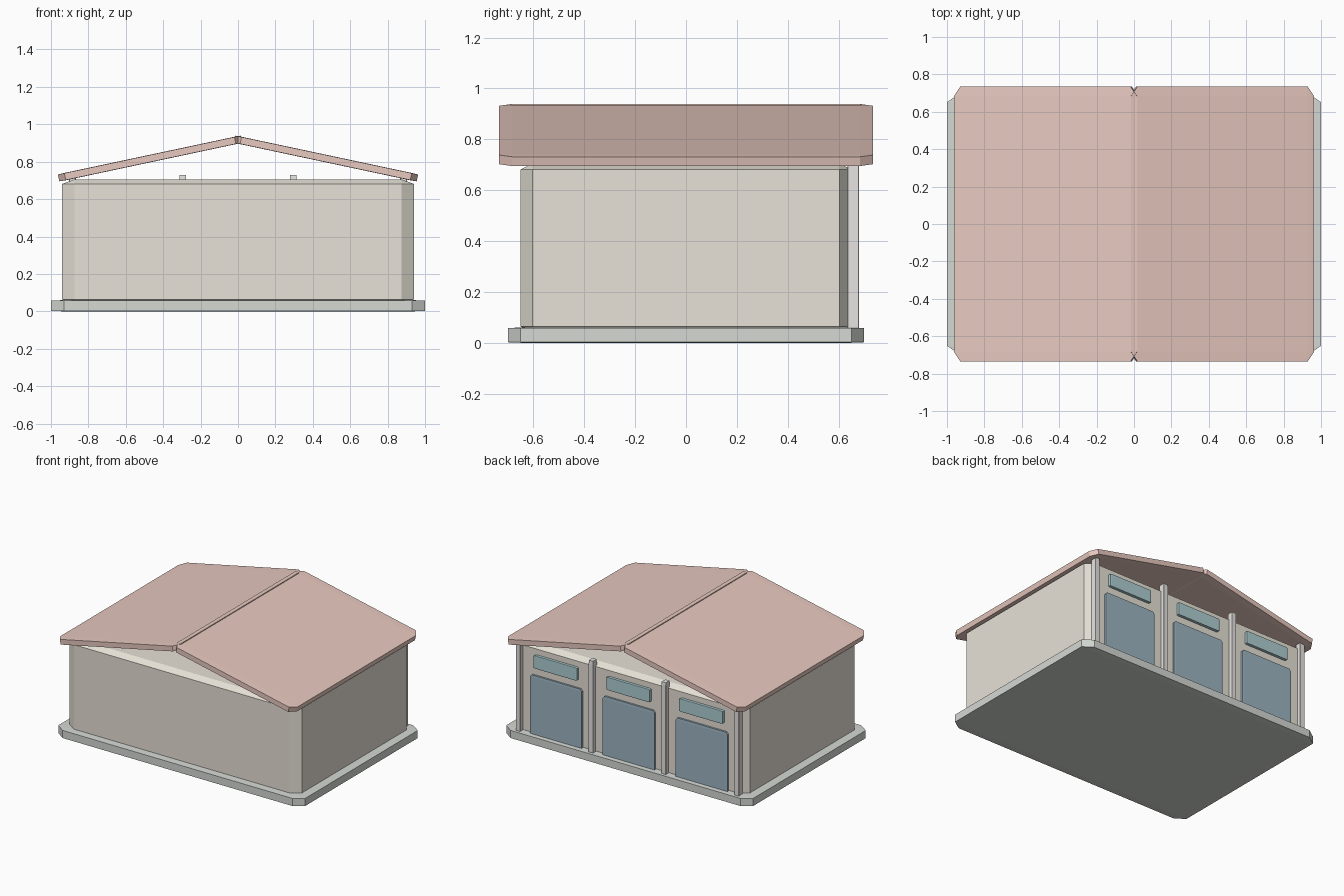
import bpy, bmesh, math
from mathutils import Matrix

if "Cube" in bpy.data.objects:
    bpy.data.objects.remove(bpy.data.objects["Cube"])


def material(name, rgb):
    m = bpy.data.materials.new(name)
    m.diffuse_color = (*rgb, 1)
    m.use_nodes = True
    m.node_tree.nodes["Principled BSDF"].inputs["Base Color"].default_value = m.diffuse_color
    return m


SLAB = material("concrete", (0.66, 0.69, 0.65))
WALL = material("plaster", (0.80, 0.76, 0.68))
ROOF = material("roof_tile", (0.80, 0.58, 0.52))
POST = material("pale_post", (0.80, 0.78, 0.76))
DOOR = material("door_blue", (0.34, 0.46, 0.54))
GLASS = material("glass_teal", (0.42, 0.62, 0.64))


def box(name, lo, hi, mat, tilt=0):
    """Box with chamfers proportional to each side, tilted about y."""
    bm = bmesh.new()
    bmesh.ops.create_cube(bm, size=1)
    bmesh.ops.bevel(bm, geom=bm.edges[:], offset=0.035, segments=1,
                    affect='EDGES', profile=0.5)
    size = [b - a for a, b in zip(lo, hi)]
    bm.transform(Matrix.Diagonal((*size, 1)))
    me = bpy.data.meshes.new(name)
    bm.to_mesh(me)
    bm.free()
    me.materials.append(mat)
    ob = bpy.data.objects.new(name, me)
    ob.location = [(a + b) / 2 for a, b in zip(lo, hi)]
    ob.rotation_euler.y = tilt
    bpy.context.collection.objects.link(ob)
    return ob


# Ground slab and main hall, sunk slightly into the slab
box("floor_slab", (-1, -0.70, 0), (1, 0.70, 0.06), SLAB)
box("hall_walls", (-0.94, -0.65, 0.04), (0.94, 0.65, 0.705), WALL)

# Two roof panels crossing slightly at the ridge
for side, label in ((-1, "left"), (1, "right")):
    cx, cz = side * 0.47, 0.817
    box(f"roof_panel_{label}", (cx - 0.5, -0.735, cz - 0.02),
        (cx + 0.5, 0.735, cz + 0.02), ROOF, side * math.radians(12))

# Posts dividing the bays on the back
BAY = 0.59
for i in range(4):
    x = (i - 1.5) * BAY
    box(f"bay_post_{i + 1}", (x - 0.018, 0.635, 0.04),
        (x + 0.018, 0.68, 0.73), POST)

# A door and a transom window in each bay
for i in range(3):
    x = (i - 1) * BAY
    box(f"bay_door_{i + 1}", (x - 0.21, 0.635, 0.04),
        (x + 0.21, 0.665, 0.49), DOOR)
    box(f"transom_window_{i + 1}", (x - 0.175, 0.64, 0.547),
        (x + 0.175, 0.672, 0.64), GLASS)
